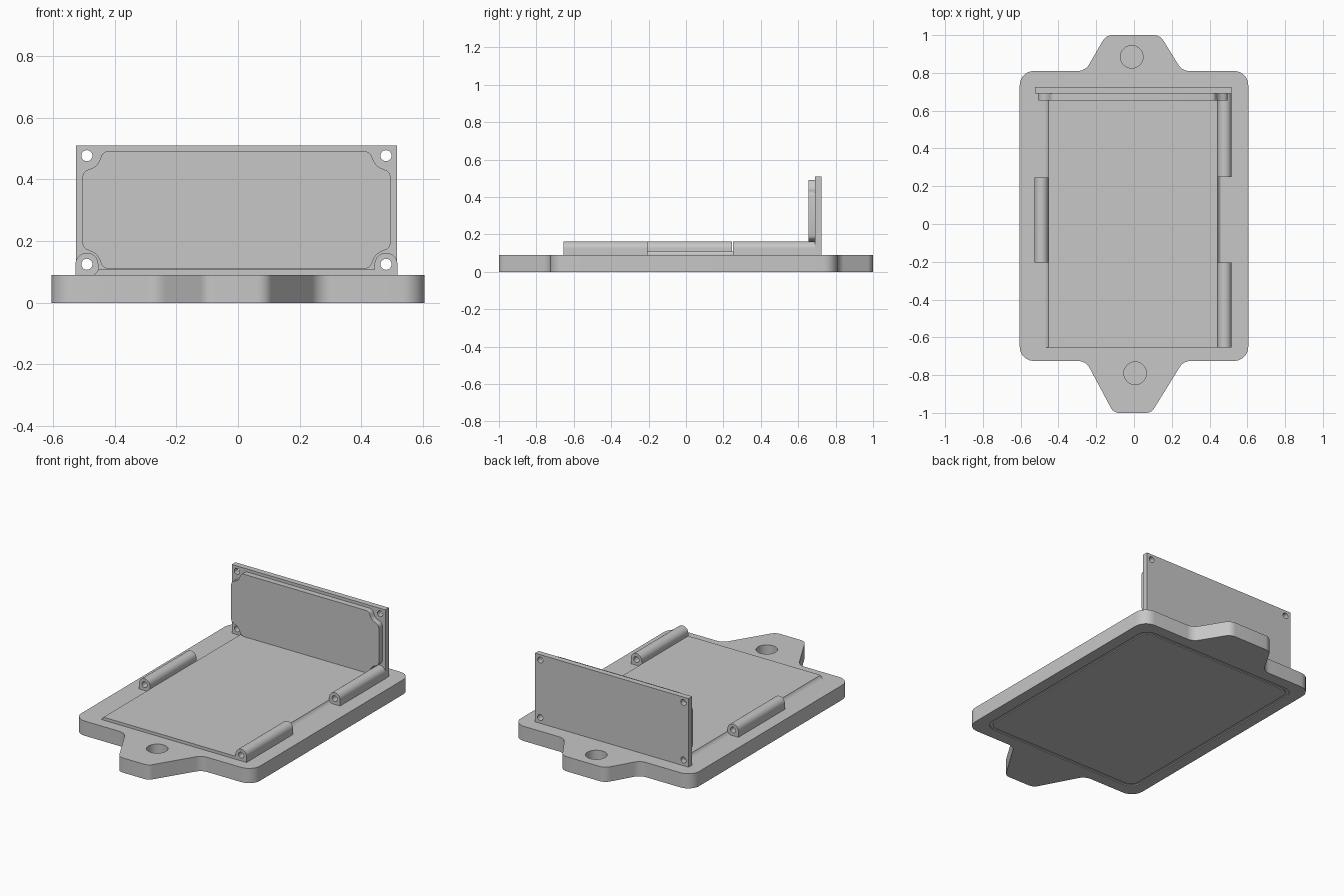
import bpy, bmesh, math
from mathutils import Vector

if "Cube" in bpy.data.objects:
    bpy.data.objects.remove(bpy.data.objects["Cube"])

grey = bpy.data.materials.new("light_grey")
grey.diffuse_color = (0.57, 0.57, 0.57, 1)
grey.use_nodes = True
grey.node_tree.nodes["Principled BSDF"].inputs["Base Color"].default_value = grey.diffuse_color


def rounded(corners, steps=8):
    """Polygon outline from (x, y, radius) corners, each corner filleted."""
    out = []
    n = len(corners)
    for i, (x, y, r) in enumerate(corners):
        p = Vector((x, y))
        a = (Vector(corners[i - 1][:2]) - p).normalized()
        b = (Vector(corners[(i + 1) % n][:2]) - p).normalized()
        half = a.angle(b) / 2
        centre = p + (a + b).normalized() * (r / math.sin(half))
        start = p + a * (r / math.tan(half)) - centre
        end = p + b * (r / math.tan(half)) - centre
        sweep = start.angle_signed(end)
        for k in range(steps + 1):
            t = -sweep * k / steps
            c, s = math.cos(t), math.sin(t)
            out.append(centre + Vector((start.x * c - start.y * s,
                                        start.x * s + start.y * c)))
    return out


def rect(x0, x1, y0, y1, r):
    return rounded([(x0, y0, r), (x1, y0, r), (x1, y1, r), (x0, y1, r)])


def circle(x, y, r, n=32):
    return [Vector((x + r * math.cos(2 * math.pi * i / n),
                    y + r * math.sin(2 * math.pi * i / n))) for i in range(n)]


def prism(name, loops, lo, hi, axis="Z"):
    """Extrude an outline (further loops are holes) from lo to hi on an axis."""
    cu = bpy.data.curves.new(name + "_profile", "CURVE")
    cu.dimensions, cu.fill_mode, cu.extrude = "2D", "BOTH", (hi - lo) / 2
    for loop in loops:
        sp = cu.splines.new("POLY")
        sp.points.add(len(loop) - 1)
        for pt, p in zip(sp.points, loop):
            pt.co = (p[0], p[1], 0, 1)
        sp.use_cyclic_u = True
    tmp = bpy.data.objects.new(name + "_profile", cu)
    bpy.context.collection.objects.link(tmp)
    dg = bpy.context.evaluated_depsgraph_get()
    me = bpy.data.meshes.new_from_object(tmp.evaluated_get(dg))
    bpy.data.objects.remove(tmp)
    bm = bmesh.new()
    bm.from_mesh(me)
    mid = (lo + hi) / 2
    for v in bm.verts:
        u, w, d = v.co
        v.co = (u, w, d + mid) if axis == "Z" else (u, mid - d, w)
    bmesh.ops.remove_doubles(bm, verts=bm.verts, dist=1e-5)
    bmesh.ops.recalc_face_normals(bm, faces=bm.faces)
    bm.to_mesh(me)
    bm.free()
    me.name = name
    me.materials.clear()
    me.materials.append(grey)
    ob = bpy.data.objects.new(name, me)
    bpy.context.collection.objects.link(ob)
    return ob


def cut(ob, cutter):
    m = ob.modifiers.new("cut", "BOOLEAN")
    m.operation, m.solver, m.object = "DIFFERENCE", "EXACT", cutter
    dg = bpy.context.evaluated_depsgraph_get()
    me = bpy.data.meshes.new_from_object(ob.evaluated_get(dg))
    ob.modifiers.clear()
    ob.data = me
    bpy.data.objects.remove(cutter)


# Base plate with a tapered mounting tab at each end
outline = rounded([
    (-0.605, -0.725, 0.075), (-0.255, -0.725, 0.07), (-0.108, -1.0, 0.05),
    (0.092, -1.0, 0.05), (0.262, -0.725, 0.07), (0.605, -0.725, 0.075),
    (0.605, 0.81, 0.075), (0.255, 0.81, 0.07), (0.138, 1.0, 0.06),
    (-0.148, 1.0, 0.06), (-0.258, 0.81, 0.07), (-0.605, 0.81, 0.075)])
base = prism("base_plate", [outline], 0, 0.09)

# Blind tab holes (closed underneath) and a groove around the underside
for x, y in ((-0.012, 0.885), (0.006, -0.79)):
    cut(base, prism("hole_cutter", [circle(x, y, 0.06)], 0.006, 0.12))
cut(base, prism("groove_cutter", [rect(-0.54, 0.535, -0.655, 0.74, 0.07),
                                  rect(-0.52, 0.515, -0.635, 0.72, 0.05)],
                -0.02, 0.006))

HOLES_X, LOW, HIGH, R = (-0.49, 0.48), 0.125, 0.477, 0.037
FLOOR = 0.108
parts = [base]

# Raised floor, its long edges hollowed to clear the mating hinge barrels
heights = [FLOOR - (FLOOR - 0.088) * i / 6 for i in range(7)]
reach = [math.sqrt(0.041 ** 2 - (LOW - z) ** 2) for z in heights]
profile = [(HOLES_X[0] + r, z) for r, z in zip(reach, heights)]
profile += [(HOLES_X[1] - r, z) for r, z in zip(reach, heights)][::-1]
parts.append(prism("raised_floor", [profile], -0.655, 0.69, "Y"))


# Interlocking hinge barrels: one on the left, two on the right
def barrel(name, x, y0, y1):
    arch = [(x + R * math.cos(math.pi * i / 20), LOW + R * math.sin(math.pi * i / 20))
            for i in range(21)]
    arch += [(x - R, 0.085), (x + R, 0.085)]
    parts.append(prism(name, [arch, circle(x, LOW, 0.018, 20)], y0, y1, "Y"))


barrel("left_hinge_barrel", HOLES_X[0], -0.205, 0.245)
barrel("right_front_hinge_barrel", HOLES_X[1], -0.655, -0.205)
barrel("right_back_hinge_barrel", HOLES_X[1], 0.25, 0.69)

# Upright end panel with four corner screw holes
panel = [(-0.525, 0.09), (0.515, 0.09), (0.515, 0.51), (-0.525, 0.51)]
parts.append(prism("end_panel", [panel] + [circle(x, z, 0.018, 20)
             for x in HOLES_X for z in (LOW, HIGH)], 0.69, 0.725, "Y"))

# Raised inner plate, its corners scooped around the screw holes
scoop = [(-0.015, 0.070), (-0.012, 0.058), (-0.004, 0.049), (0.008, 0.044),
         (0.020, 0.039), (0.031, 0.031), (0.039, 0.020), (0.044, 0.008),
         (0.049, -0.004), (0.058, -0.012), (0.070, -0.015)]
inner = []
for x, z, sx, sz in ((HOLES_X[0], LOW, 1, 1), (HOLES_X[1], LOW, -1, 1),
                     (HOLES_X[1], HIGH, -1, -1), (HOLES_X[0], HIGH, 1, -1)):
    pts = scoop if sx * sz > 0 else scoop[::-1]
    inner += [(x + sx * u, max(z + sz * v, FLOOR)) for u, v in pts]
parts.append(prism("inner_plate", [inner], 0.655, 0.692, "Y"))

# Smooth the curved walls, keep the hard edges
bpy.ops.object.select_all(action="DESELECT")
for ob in parts:
    ob.select_set(True)
bpy.context.view_layer.objects.active = base
bpy.ops.object.shade_smooth_by_angle(angle=math.radians(30))
